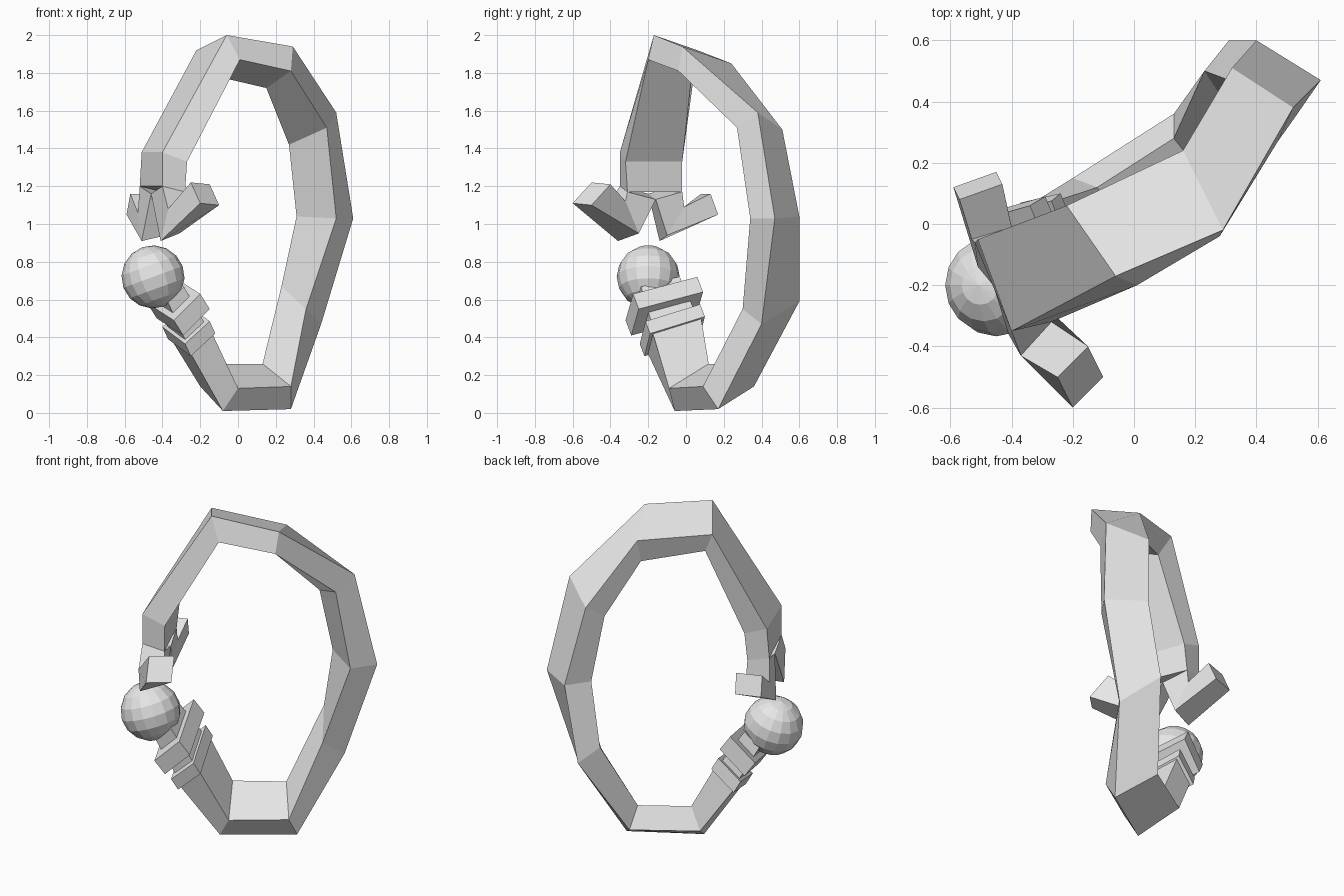
import bpy
import bmesh
from math import radians
from mathutils import Vector

default_cube = bpy.data.objects.get("Cube")
if default_cube:
    bpy.data.objects.remove(default_cube, do_unlink=True)

metal = bpy.data.materials.new("plain_grey")
metal.use_nodes = True
grey = (0.8, 0.8, 0.8, 1.0)
metal.diffuse_color = grey
metal.node_tree.nodes["Principled BSDF"].inputs["Base Color"].default_value = grey


def finish(name, bm):
    """Turn a bmesh into a flat shaded, coloured object."""
    bmesh.ops.recalc_face_normals(bm, faces=bm.faces)
    mesh = bpy.data.meshes.new(name)
    bm.to_mesh(mesh)
    bm.free()
    mesh.materials.append(metal)
    obj = bpy.data.objects.new(name, mesh)
    bpy.context.scene.collection.objects.link(obj)
    return obj


def section(corner, beside, across):
    """Four corners of a parallelogram cross-section, from three of them."""
    a, b, c = Vector(corner), Vector(beside), Vector(across)
    return [a, c, b + c - a, b]


def frame_section(origin, width, depth, scale=1.0):
    """Cross-section spanned by two vectors, scaled about its middle."""
    middle = origin + (width + depth) / 2
    corners = section(origin, origin + depth, origin + width)
    return [middle + (p - middle) * scale for p in corners]


def loft(name, sections):
    """Skin a row of four-sided sections and cap both ends."""
    bm = bmesh.new()
    rows = [[bm.verts.new(p) for p in s] for s in sections]
    for low, high in zip(rows, rows[1:]):
        for i in range(4):
            j = (i + 1) % 4
            bm.faces.new((low[i], low[j], high[j], high[i]))
    bm.faces.new(rows[0][::-1])
    bm.faces.new(rows[-1])
    return finish(name, bm)


# Collar plates: origin corner, width, depth and thickness vectors
lower = [Vector(v) for v in ((-.25, -.22, .30), (-.12, .29, .09),
                             (.13, .03, .12), (-.03, -.025, .065))]
upper = [Vector(v) for v in ((-.29, -.29, .41), (-.14, .34, .09),
                             (.14, .04, .14), (-.05, -.03, .08))]
for name, (origin, width, depth, thick) in (("lower_collar", lower),
                                            ("upper_collar", upper)):
    loft(name, [frame_section(origin + thick * t, width, depth) for t in (0, 1)])

# Neck joining the collars and the ball
loft("neck", [frame_section(*lower[:3], scale=.8),
              frame_section(upper[0] + upper[3] * 1.6, *upper[1:3], scale=.6)])

# Band: outer front, inner front and outer back corner at each bend
arm_end = frame_section(*lower[:3], scale=.88)
bends = [
    ((-.08, -.06, .01), (0, -.09, .13), (-.20, .15, .14)),
    ((.28, .17, .02), (.28, .09, .14), (.13, .36, .14)),
    ((.44, .40, .47), (.36, .30, .55), (.31, .60, .59)),
    ((.61, .47, 1.03), (.52, .34, 1.03), (.40, .60, 1.04)),
    ((.52, .38, 1.59), (.47, .27, 1.51), (.32, .51, 1.5)),
    ((.29, -.02, 1.94), (.28, -.04, 1.81), (.16, .24, 1.85)),
    ((-.06, -.17, 2), (.01, -.20, 1.87), (-.22, .06, 1.92)),
    ((-.40, -.35, 1.38), (-.27, -.32, 1.33), (-.51, -.05, 1.38)),
    ((-.40, -.35, 1.2), (-.28, -.31, 1.17), (-.52, -.06, 1.2)),
]
loft("band", [arm_end] + [section(*bend) for bend in bends])

# Claw: two hooks that drop from the wrist and turn up and outwards
middle_edge = (-.46, -.2, 1.16)
loft("front_claw", [
    section((-.40, -.35, 1.2), (-.28, -.31, 1.17), middle_edge),
    section((-.37, -.43, 1.08), (-.27, -.32, 1.12), (-.41, -.36, .91)),
    section((-.25, -.50, 1.22), (-.15, -.40, 1.21), (-.20, -.60, 1.11)),
])
loft("back_claw", [
    section((-.52, -.06, 1.2), (-.40, -.02, 1.17), middle_edge),
    section((-.53, -.05, 1.06), (-.40, -.01, 1.09), (-.51, -.14, .91)),
    section((-.57, .08, 1.16), (-.43, .13, 1.16), (-.59, .12, 1.05)),
])

# Faceted ball held by the collars
bm = bmesh.new()
bmesh.ops.create_uvsphere(bm, u_segments=16, v_segments=8, radius=.167)
ball = finish("ball", bm)
ball.location = (-.45, -.2, .72)
ball.rotation_euler = (0, radians(-20), 0)
